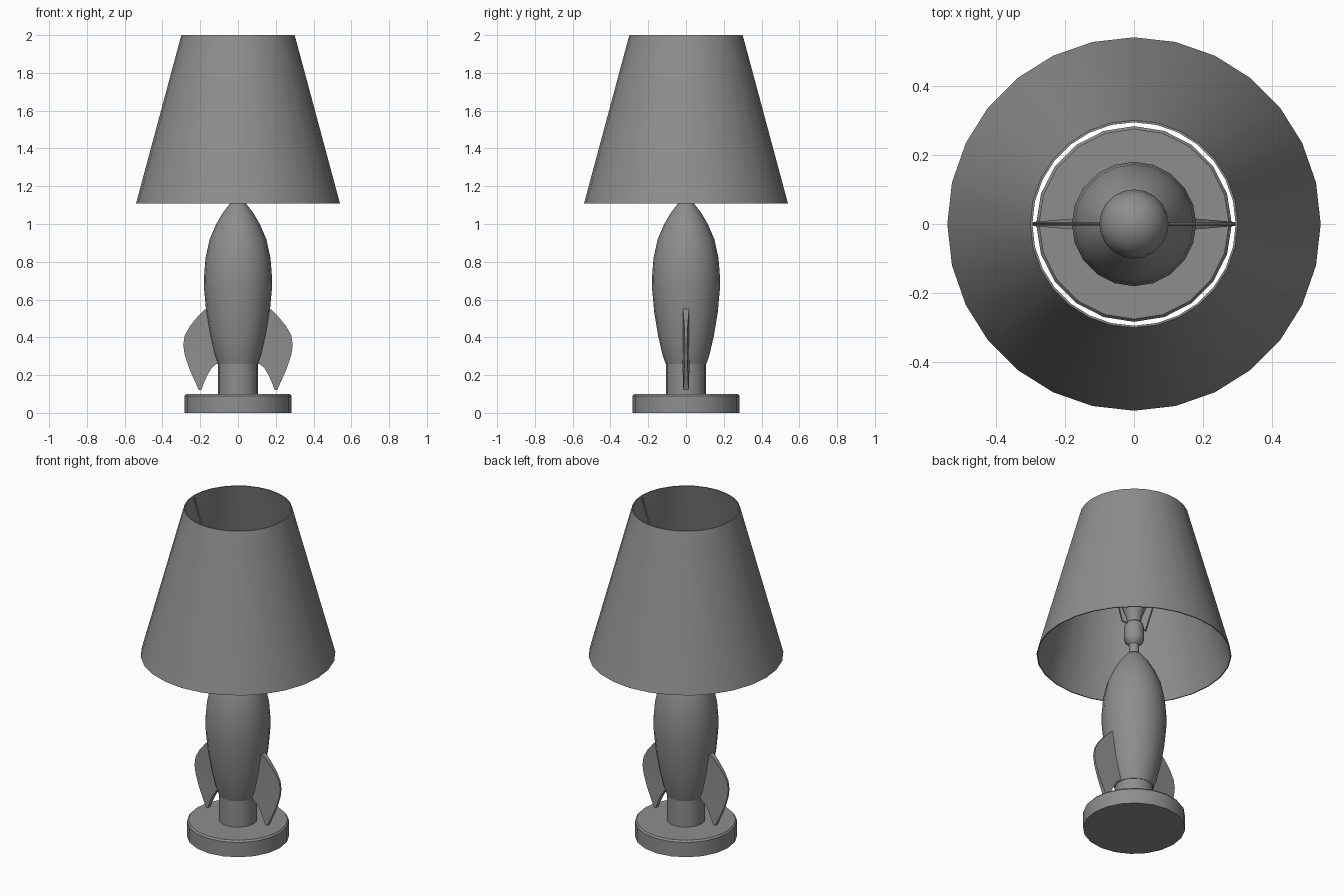
import bpy, bmesh, math

if "Cube" in bpy.data.objects:
    bpy.data.objects.remove(bpy.data.objects["Cube"])

grey = bpy.data.materials.new("plain grey")
grey.diffuse_color = (0.27, 0.27, 0.27, 1)
grey.use_nodes = True
grey.node_tree.nodes["Principled BSDF"].inputs["Base Color"].default_value = grey.diffuse_color


def finish(obj, smooth=True):
    obj.data.materials.clear()
    obj.data.materials.append(grey)
    bpy.ops.object.select_all(action='DESELECT')
    obj.select_set(True)
    bpy.context.view_layer.objects.active = obj
    if smooth:
        bpy.ops.object.shade_smooth_by_angle(angle=math.radians(35))
    return obj


def mesh_object(name, bm, smooth=True):
    bmesh.ops.recalc_face_normals(bm, faces=bm.faces[:])
    me = bpy.data.meshes.new(name)
    bm.to_mesh(me)
    bm.free()
    obj = bpy.data.objects.new(name, me)
    bpy.context.collection.objects.link(obj)
    return finish(obj, smooth)


def lathe(name, profile, sides, closed=False):
    """Turn a (radius, z) profile around z; ends are capped unless the profile is a closed loop."""
    bm = bmesh.new()
    rings = []
    for r, z in profile:
        rings.append([bm.verts.new((r * math.cos(a), r * math.sin(a), z))
                      for a in (2 * math.pi * i / sides for i in range(sides))])
    pairs = list(zip(rings, rings[1:]))
    if closed:
        pairs.append((rings[-1], rings[0]))
    else:
        bm.faces.new(rings[0])
        bm.faces.new(rings[-1])
    for a, b in pairs:
        for i in range(sides):
            j = (i + 1) % sides
            bm.faces.new((a[i], a[j], b[j], b[i]))
    return mesh_object(name, bm)


# Round foot and short pedestal
lathe("base", [(0.283, 0), (0.283, 0.09), (0.275, 0.1)], 20)
lathe("pedestal", [(0.105, 0.09), (0.105, 0.27)], 20)

# Rocket body
lathe("rocket_body", [(0.108, 0.26), (0.125, 0.31), (0.148, 0.41), (0.168, 0.53),
                      (0.179, 0.65), (0.18, 0.72), (0.172, 0.82), (0.15, 0.92),
                      (0.115, 1.0), (0.08, 1.06), (0.045, 1.105), (0.03, 1.115)], 20)

# Stem and lamp socket
lathe("socket", [(0.028, 1.1), (0.028, 1.17), (0.05, 1.19), (0.056, 1.21),
                 (0.056, 1.28), (0.048, 1.305), (0.036, 1.315)], 20)

# Light bulb: flared neck into a sphere
dome = [(0.1 * math.cos(t), 1.5 + 0.1 * math.sin(t))
        for t in (math.radians(d) for d in (-20, 0, 20, 40, 60, 78, 88))]
lathe("bulb", [(0.036, 1.31), (0.045, 1.35), (0.066, 1.41)] + dome, 20)

# Thin open lampshade
lathe("lampshade", [(0.54, 1.108), (0.30, 2.0), (0.294, 2.0), (0.534, 1.108)], 28, closed=True)

# Two fins, thick at the body and thin at the outer edge: (z, inner x, outer x)
FIN = [(0.12, 0.195, 0.207), (0.16, 0.18, 0.225), (0.2, 0.162, 0.243), (0.24, 0.138, 0.26),
       (0.27, 0.1, 0.27), (0.31, 0.1, 0.283), (0.36, 0.11, 0.29), (0.41, 0.12, 0.282),
       (0.46, 0.13, 0.254), (0.51, 0.14, 0.213), (0.55, 0.15, 0.172)]


def half_thickness(x):
    return 0.018 - 0.012 * min(1, max(0, (x - 0.15) / 0.14))


for side, label in ((-1, "left"), (1, "right")):
    bm = bmesh.new()
    rows = []
    for z, xi, xo in FIN:
        hi, ho = half_thickness(xi), half_thickness(xo)
        rows.append([bm.verts.new((side * x, y, z))
                     for x, y in ((xi, -hi), (xo, -ho), (xo, ho), (xi, hi))])
    for a, b in zip(rows, rows[1:]):
        for i in range(4):
            j = (i + 1) % 4
            bm.faces.new((a[i], a[j], b[j], b[i]))
    bm.faces.new(rows[0])
    bm.faces.new(rows[-1])
    mesh_object(label + "_fin", bm)

    # Wire holding the shade: socket, out, then up to the top rim
    cu = bpy.data.curves.new(label + "_shade_wire", 'CURVE')
    cu.dimensions = '3D'
    cu.bevel_depth = 0.005
    cu.bevel_resolution = 1
    cu.use_fill_caps = True
    path = [(0.04, 1.295), (0.085, 1.295), (0.295, 1.985)]
    sp = cu.splines.new('POLY')
    sp.points.add(len(path) - 1)
    for p, (x, z) in zip(sp.points, path):
        p.co = (side * x, 0, z, 1)
    wire = bpy.data.objects.new(label + "_shade_wire", cu)
    bpy.context.collection.objects.link(wire)
    finish(wire, smooth=False)
    bpy.ops.object.convert(target='MESH')
